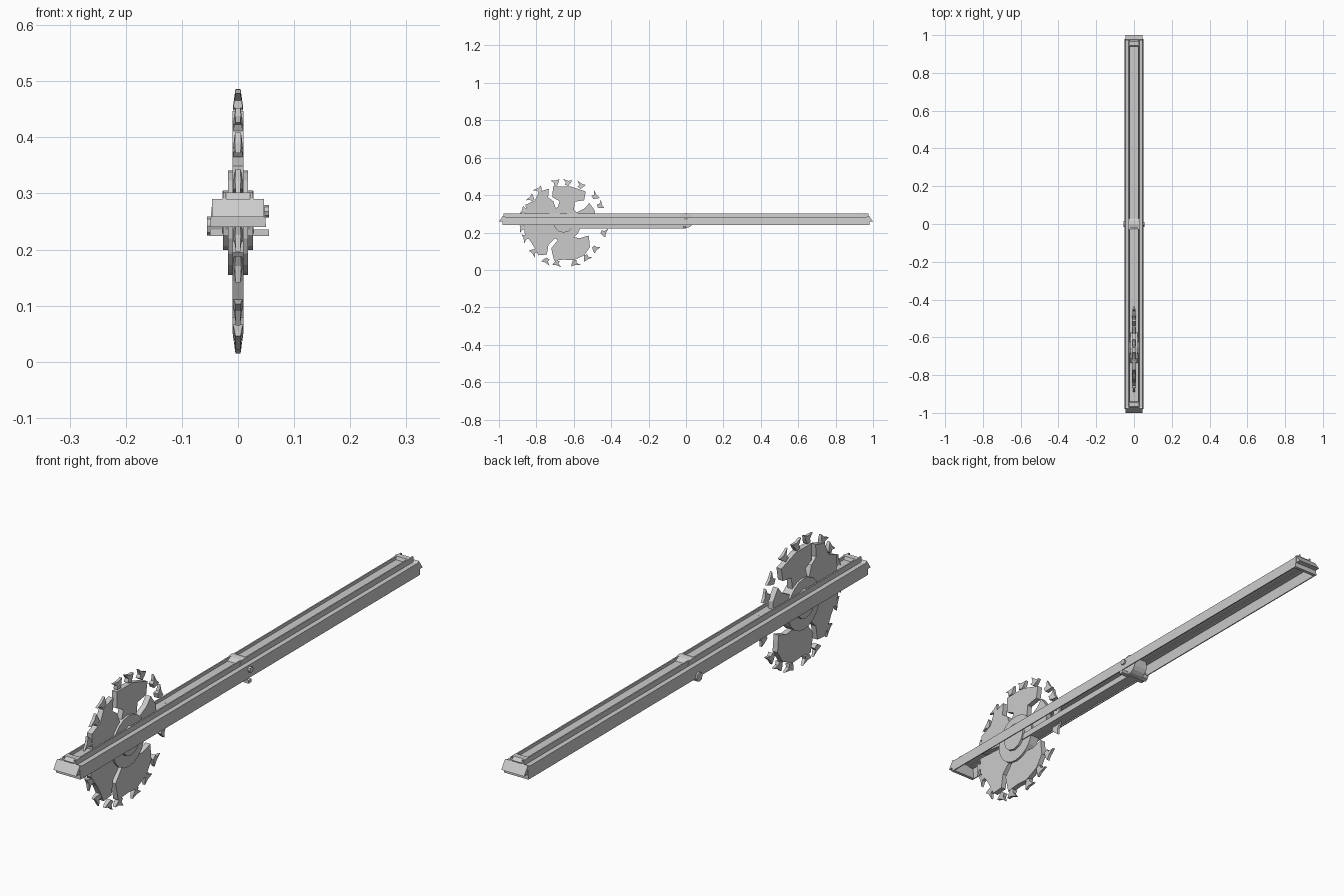
import bpy, bmesh, math
from mathutils import Vector

if "Cube" in bpy.data.objects:
    bpy.data.objects.remove(bpy.data.objects["Cube"])

BY, BZ = -0.655, 0.25     # blade centre


def prism(name, pts, a, b, axis, mirror=False):
    """Extrude a closed 2D outline from a to b along an axis ('X': pts are y,z; 'Y': pts are x,z)."""
    bm = bmesh.new()
    put = (lambda p, d: (d, p[0], p[1])) if axis == 'X' else (lambda p, d: (p[0], d, p[1]))
    face = bm.faces.new([bm.verts.new(put(p, a)) for p in pts])
    ext = bmesh.ops.extrude_face_region(bm, geom=[face])
    move = Vector(put((0, 0), b - a))
    bmesh.ops.translate(bm, vec=move, verts=[g for g in ext['geom'] if isinstance(g, bmesh.types.BMVert)])
    bmesh.ops.recalc_face_normals(bm, faces=bm.faces)
    mesh = bpy.data.meshes.new(name)
    bm.to_mesh(mesh)
    bm.free()
    ob = bpy.data.objects.new(name, mesh)
    bpy.context.collection.objects.link(ob)
    if mirror:
        mod = ob.modifiers.new("mirror", 'MIRROR')
        mod.use_axis = (axis == 'Y' or mirror == 'X', mirror == 'Y', False)
    return ob


def polar(deg, r):
    t = math.radians(deg)
    return BY + r * math.cos(t), BZ + r * math.sin(t)


def disc(name, y, z, r, x0, x1, n=16):
    pts = [(y + r * math.cos(2 * math.pi * i / n), z + r * math.sin(2 * math.pi * i / n)) for i in range(n)]
    return prism(name, pts, x0, x1, 'X')


# Channel rail: thin outer wall, ledge and raised lip, mirrored across x
wall = [(0.05, 0.24), (0.046, 0.284), (0.028, 0.284), (0.026, 0.302), (0.021, 0.302),
        (0.021, 0.281), (0.042, 0.279), (0.046, 0.24)]
prism("rail_wall", wall, -0.975, 0.975, 'Y', mirror='X')
prism("slot_floor", [(-0.022, 0.284), (0.022, 0.284), (0.022, 0.291), (-0.022, 0.291)], -0.97, 0.97, 'Y')

# End plates with a small pointed wedge and a raised bracket
prism("end_plate", [(-0.05, 0.24), (0.05, 0.24), (0.046, 0.284), (-0.046, 0.284)], 0.968, 0.98, 'Y', mirror='Y'
      ).modifiers["mirror"].use_axis = (False, True, False)
prism("end_wedge", [(0.975, 0.258), (1.0, 0.258), (0.978, 0.29), (0.968, 0.284)], -0.046, 0.046, 'X', mirror='Y')
prism("end_bracket", [(0.94, 0.29), (0.975, 0.29), (0.965, 0.302), (0.945, 0.302)], -0.027, 0.027, 'X', mirror='Y')

# Centre drive wheel with side bolts
disc("drive_wheel", 0, 0.264, 0.04, -0.028, 0.028)
disc("bolt_left", 0, 0.242, 0.017, -0.055, -0.02, 8)
disc("bolt_right", 0, 0.268, 0.011, 0.02, 0.055, 8)
prism("lower_pin", [(-0.017, 0.224), (0, 0.224), (0, 0.236), (-0.017, 0.236)], -0.05, 0.055, 'X')

# Arm carrying the blade from the centre wheel
prism("arm", [(0, 0.222), (0, 0.245), (-0.71, 0.245), (-0.70, 0.23), (-0.685, 0.222)], -0.022, 0.022, 'X')

# Blade hub
disc("blade_disc", BY, BZ - 0.002, 0.093, -0.018, 0.018, 20)
disc("blade_hub", BY, BZ + 0.002, 0.053, -0.027, 0.027, 12)

# Broken blade plates, each as (angle, radius) outline
plates = {
    "top": [(112, .085), (100, .12), (113, .15), (106, .205), (80, .2), (55, .207), (48, .165), (62, .13), (50, .085)],
    "upper_left": [(172, .085), (173, .2), (154, .225), (142, .195), (128, .213), (113, .2), (121, .16), (115, .13),
                   (118, .085)],
    "lower_left": [(180, .085), (178, .21), (195, .215), (212, .2), (232, .218), (242, .19), (235, .14), (242, .085)],
    "bottom": [(254, .085), (244, .15), (256, .207), (270, .195), (285, .205), (303, .205), (318, .19), (334, .15),
               (318, .12), (300, .085)],
    "right": [(40, .085), (35, .14), (38, .175), (22, .18), (5, .17), (-6, .15), (-12, .085)],
}
for name, outline in plates.items():
    prism("blade_plate_" + name, [polar(*p) for p in outline], -0.01, 0.01, 'X')

# Detached hooked teeth round the rim, thinner at the tip
for i in range(18):
    a = 20 * i + 2 + 3 * math.sin(i * 2.3)
    hook = [(0, .205), (5, .209), (4, .222), (8, .24), (1, .232), (-4, .236), (-3, .224)]
    tooth = prism("blade_tooth", [polar(a + d, r - 0.004 * (i % 3 == 1)) for d, r in hook], -0.009, 0.009, 'X')
    for v in tooth.data.vertices:
        r = math.hypot(v.co.y - BY, v.co.z - BZ)
        v.co.x *= 1 - max(0, r - 0.205) * 16
